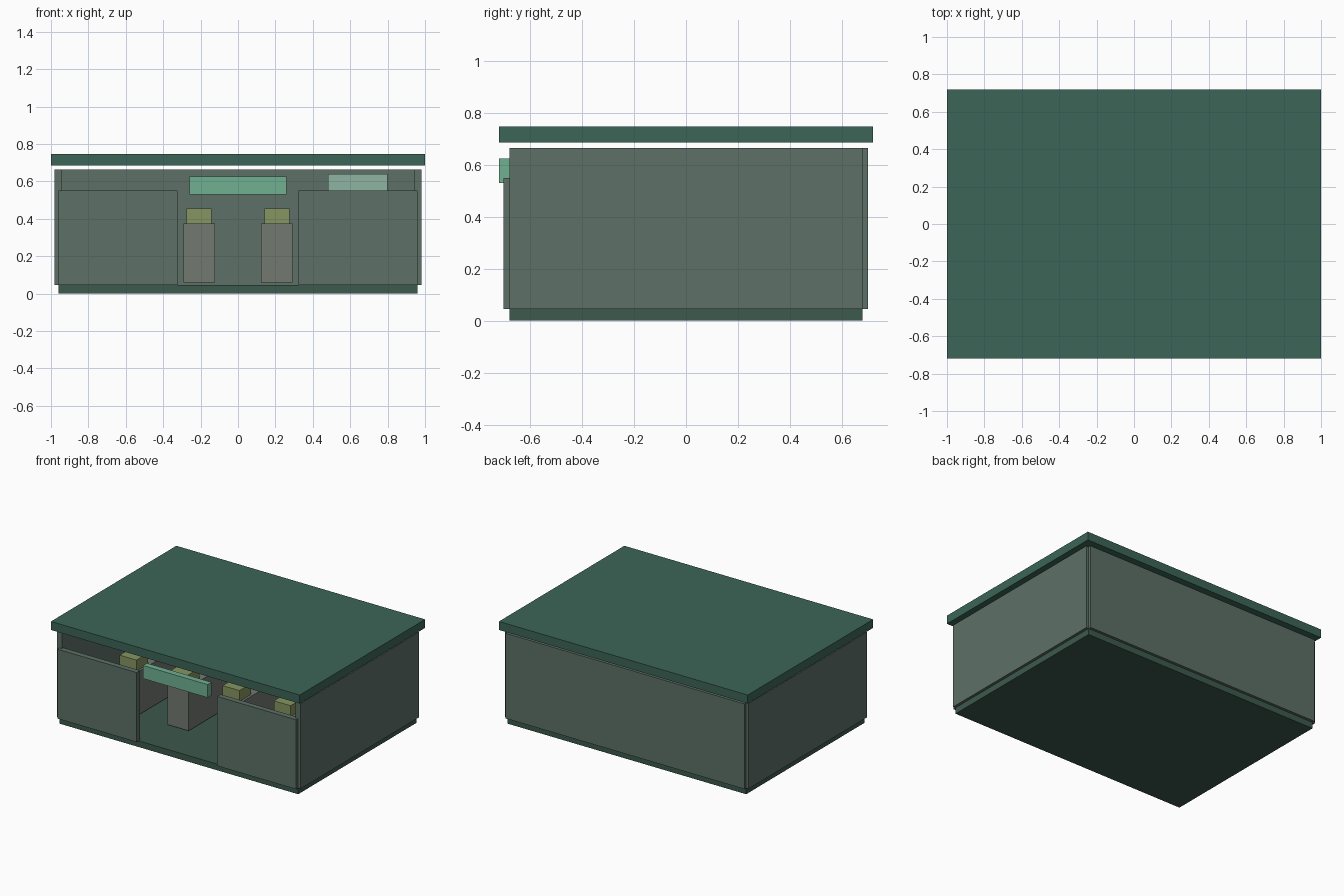
import bpy

if "Cube" in bpy.data.objects:
    bpy.data.objects.remove(bpy.data.objects["Cube"])


def material(name, rgb):
    m = bpy.data.materials.new(name)
    m.diffuse_color = (*rgb, 1)
    m.use_nodes = True
    m.node_tree.nodes["Principled BSDF"].inputs["Base Color"].default_value = m.diffuse_color
    return m


DARK = material("dark_green", (0.045, 0.13, 0.095))
BASE = material("base_green", (0.045, 0.10, 0.075))
WALL = material("wall_grey_green", (0.11, 0.16, 0.135))
SHELF = material("shelf_grey", (0.17, 0.19, 0.16))
GOODS = material("goods_olive", (0.24, 0.30, 0.12))
SIGN = material("sign_mint", (0.16, 0.44, 0.29))
PALE = material("pale_green", (0.28, 0.46, 0.36))


def box(name, x, y, z, mat):
    """Box from (min, max) ranges on each axis."""
    bpy.ops.mesh.primitive_cube_add(
        size=1, location=[(r[0] + r[1]) / 2 for r in (x, y, z)])
    ob = bpy.context.object
    ob.name = name
    ob.scale = [r[1] - r[0] for r in (x, y, z)]
    bpy.ops.object.transform_apply(location=False, rotation=False, scale=True)
    ob.data.materials.append(mat)
    return ob


def span(centre, size):
    return (centre - size / 2, centre + size / 2)


# Floor slab and floating roof
box("floor_slab", (-0.96, 0.96), (-0.68, 0.68), (0, 0.045), BASE)
box("roof", (-1, 1), (-0.72, 0.72), (0.685, 0.747), DARK)

# Walls, with low front panels either side of the entrance
WALL_Z = (0.045, 0.664)
box("back_wall", (-0.96, 0.96), (0.66, 0.70), WALL_Z, WALL)
for side, s in (("left", -1), ("right", 1)):
    box(side + "_wall", span(s * 0.96, 0.04), (-0.68, 0.68), WALL_Z, WALL)
    box(side + "_front_panel", span(s * 0.642, 0.636), (-0.703, -0.663),
        (0.045, 0.55), WALL)

# Sign board over the entrance
box("entrance_sign", (-0.26, 0.26), (-0.72, -0.675), (0.53, 0.625), SIGN)

# Four long shelf rows with goods on top
for i, x in enumerate((-0.62, -0.208, 0.208, 0.62), 1):
    box(f"shelf_row_{i}", span(x, 0.168), (-0.39, 0.39), (0.06, 0.375), SHELF)
    for j, y in enumerate((-0.31, 0, 0.31), 1):
        box(f"goods_box_{i}_{j}", span(x, 0.135), span(y, 0.135),
            (0.375, 0.455), GOODS)

# Tall cabinet at the back right
box("back_cabinet", (0.48, 0.80), (0.47, 0.64), (0.06, 0.64), PALE)
